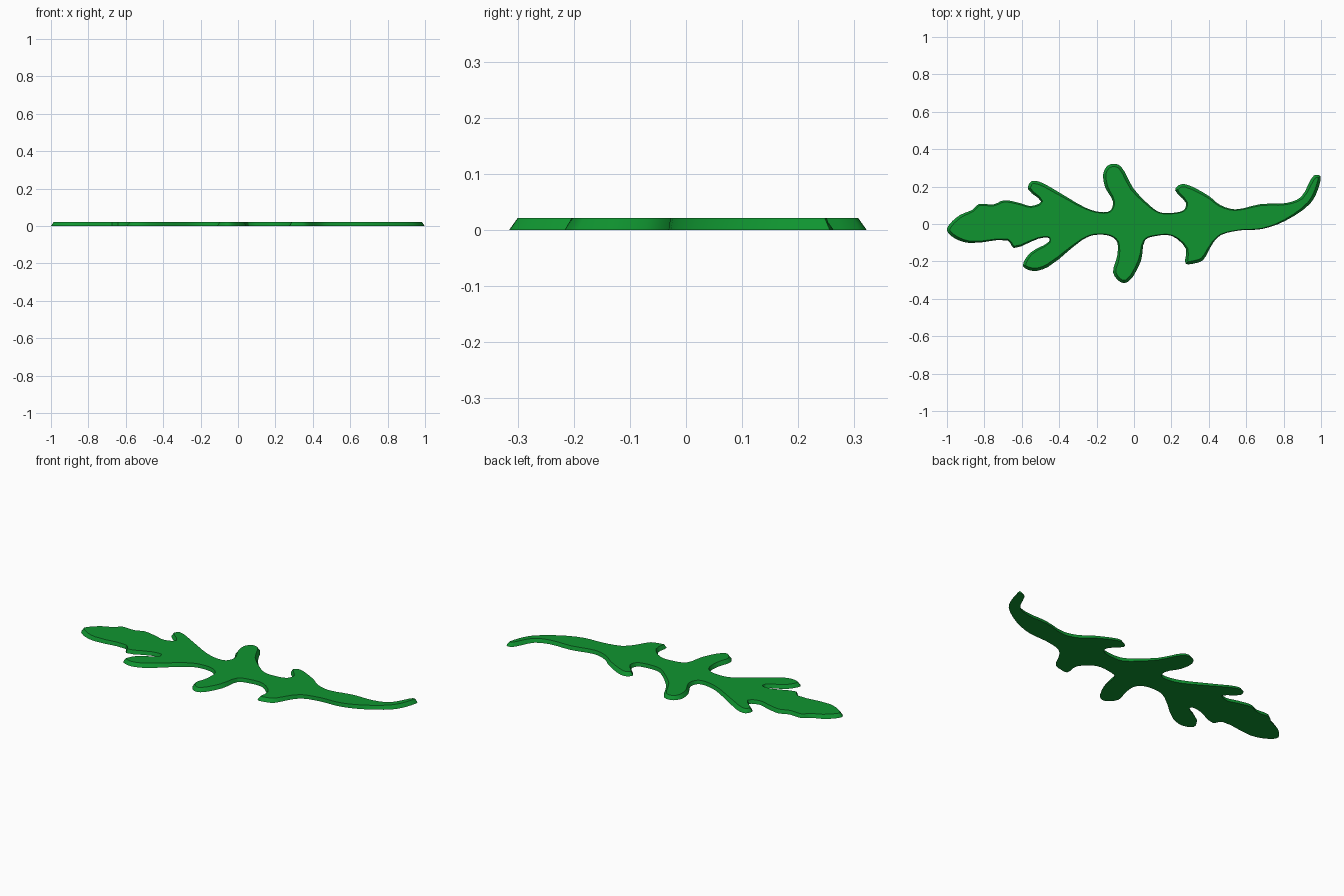
import bpy, bmesh, math
from mathutils import Vector

if "Cube" in bpy.data.objects:
    bpy.data.objects.remove(bpy.data.objects["Cube"])

HEIGHT = 0.021
RIM = 0.015

# Upper edge of the leaf, from blunt tip to stem end
upper = [(-1, -.035), (-.985, 0), (-.93, .048), (-.866, .075), (-.83, .106), (-.75, .105),
         (-.695, .127), (-.61, .112), (-.55, .096), (-.497, .12), (-.567, .187),
         (-.55, .228), (-.503, .225), (-.396, .166), (-.257, .086), (-.182, .064),
         (-.128, .07), (-.112, .118), (-.155, .198), (-.164, .273), (-.139, .313),
         (-.107, .322), (-.07, .308), (-.005, .193), (.07, .112), (.134, .064),
         (.203, .059), (.267, .075), (.278, .112), (.22, .18), (.24, .208), (.278, .212),
         (.4, .15), (.46, .102), (.54, .078), (.68, .107), (.813, .112), (.893, .144),
         (.947, .241), (.968, .262)]
# Lower edge, from stem end back to blunt tip
lower = [(.997, .256), (.98, .176), (.94, .107), (.807, .016), (.684, -.027),
         (.567, -.034), (.465, -.059), (.422, -.102), (.369, -.193), (.326, -.21),
         (.275, -.212), (.278, -.134), (.203, -.064), (.118, -.064), (.059, -.086),
         (.037, -.198), (-.03, -.308), (-.07, -.312), (-.112, -.26), (-.09, -.171),
         (-.09, -.096), (-.128, -.064), (-.214, -.059), (-.278, -.086), (-.46, -.23),
         (-.54, -.251), (-.594, -.225), (-.556, -.155), (-.455, -.095), (-.455, -.075),
         (-.51, -.078), (-.642, -.128), (-.674, -.088), (-.877, -.102), (-.96, -.076)]


def smooth_loop(points, steps):
    """Closed centripetal Catmull-Rom curve through the points."""
    pts = [Vector(p) for p in points]
    n, out = len(pts), []
    for i in range(n):
        a, b, c, d = (pts[(i + k) % n] for k in (-1, 0, 1, 2))
        t1 = (b - a).length ** .5
        t2 = t1 + (c - b).length ** .5
        t3 = t2 + (d - c).length ** .5
        for s in range(steps):
            t = t1 + (t2 - t1) * s / steps
            p = a.lerp(b, t / t1)
            q = b.lerp(c, (t - t1) / (t2 - t1))
            r = c.lerp(d, (t - t2) / (t3 - t2))
            out.append(p.lerp(q, t / t2).lerp(q.lerp(r, (t - t1) / (t3 - t1)), (t - t1) / (t2 - t1)))
    return out


outline = smooth_loop(upper + lower, 3)
n = len(outline)

# Leaf slab: flat base, slightly smaller top, sloped rim widest at the tips
bm = bmesh.new()
base, top = [], []
for i, p in enumerate(outline):
    tangent = (outline[(i + 1) % n] - outline[i - 1]).normalized()
    inward = Vector((tangent.y, -tangent.x))
    width = RIM * min(1, max(.2, abs(p.y) / .2, abs(p.x) ** 4 * 1.2))
    q = p + inward * width
    base.append(bm.verts.new((p.x, p.y, 0)))
    top.append(bm.verts.new((q.x, q.y, HEIGHT)))
caps = [bm.faces.new(base), bm.faces.new(top)]
for i in range(n):
    j = (i + 1) % n
    bm.faces.new((base[i], base[j], top[j], top[i]))
bmesh.ops.recalc_face_normals(bm, faces=bm.faces)
bmesh.ops.triangulate(bm, faces=caps)
mesh = bpy.data.meshes.new("leaf")
bm.to_mesh(mesh)
bm.free()

leaf = bpy.data.objects.new("leaf", mesh)
bpy.context.collection.objects.link(leaf)
green = bpy.data.materials.new("leaf green")
green.diffuse_color = (0.005, 0.3, 0.03, 1)
green.use_nodes = True
green.node_tree.nodes["Principled BSDF"].inputs["Base Color"].default_value = green.diffuse_color
mesh.materials.append(green)

# Rounded rim shading with crisp top and bottom edges
bpy.context.view_layer.objects.active = leaf
leaf.select_set(True)
bpy.ops.object.shade_smooth_by_angle(angle=math.radians(30))
